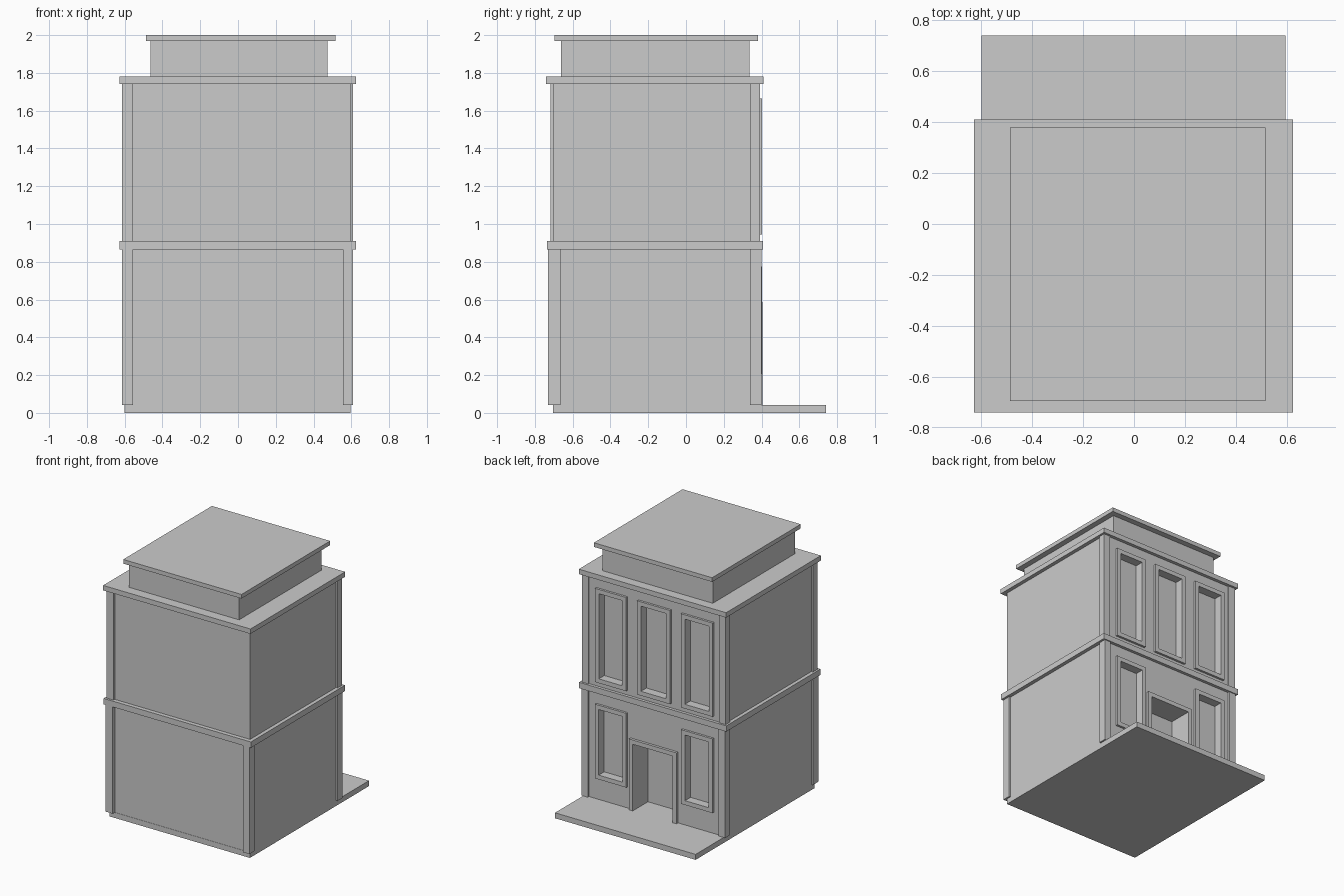
import bpy, bmesh

if "Cube" in bpy.data.objects:
    bpy.data.objects.remove(bpy.data.objects["Cube"])


def boxes(name, specs):
    """One object made of axis-aligned boxes (x0, x1, y0, y1, z0, z1)."""
    bm = bmesh.new()
    for x0, x1, y0, y1, z0, z1 in specs:
        for v in bmesh.ops.create_cube(bm, size=1)["verts"]:
            v.co = (x0 + (v.co.x + .5) * (x1 - x0),
                    y0 + (v.co.y + .5) * (y1 - y0),
                    z0 + (v.co.z + .5) * (z1 - z0))
    me = bpy.data.meshes.new(name)
    bm.to_mesh(me)
    bm.free()
    ob = bpy.data.objects.new(name, me)
    bpy.context.collection.objects.link(ob)
    return ob


WALL = 0.385          # street facade plane (+y side)
FRAME = 0.033         # trim width

# ground slab with pavement in front of the street facade
boxes("ground_slab", [(-.60, .595, -.705, .74, 0, .042)])

# solid building body, openings get cut into it
body = boxes("building_body", [(-.60, .595, -.703, WALL, .042, 1.745)])

# openings: name, centre x, outer width, bottom z, top z, recess depth
openings = [("upper_window_%d" % i, x, w, .945, 1.665, .05)
            for i, (x, w) in enumerate([(.36, .265), (-.005, .28), (-.373, .27)])]
openings += [("lower_window_%d" % i, x, .267, .205, .775, .05)
             for i, x in enumerate([.36, -.373])]
openings.append(("door", 0, .405, .042, .587, .165))

for name, cx, w, z0, z1, depth in openings:
    a, b = cx - w / 2, cx + w / 2
    door = name == "door"
    y0, y1 = WALL - .004, .405 if door else .402
    sill = z0 if door else z0 + FRAME
    # raised trim
    bars = [(a, a + FRAME, y0, y1, z0, z1), (b - FRAME, b, y0, y1, z0, z1),
            (a + FRAME, b - FRAME, y0, y1, z1 - FRAME, z1)]
    if not door:
        bars.append((a + FRAME, b - FRAME, y0, y1, z0, sill))
    boxes(name + "_frame", bars)
    # recess cut
    cut = boxes(name + "_cutter", [(a + FRAME, b - FRAME, WALL - depth, WALL + .1,
                                    sill - (.02 if door else 0), z1 - FRAME)])
    cut.hide_render = True
    mod = body.modifiers.new(name, "BOOLEAN")
    mod.operation, mod.solver, mod.object = "DIFFERENCE", "EXACT", cut

# bake the cuts and drop the cutters
bpy.context.view_layer.update()
deps = bpy.context.evaluated_depsgraph_get()
baked = bpy.data.meshes.new_from_object(body.evaluated_get(deps))
body.modifiers.clear()
body.data = baked
for ob in [o for o in bpy.data.objects if o.name.endswith("_cutter")]:
    bpy.data.objects.remove(ob)

# corner pilasters (the upper storey has none at the front right)
for level, z0, z1, front, back in (("lower", .042, .865, -.73, .40),
                                   ("upper", .91, 1.745, -.718, .393)):
    for side, x0, x1 in (("left", -.613, -.555), ("right", .555, .608)):
        boxes(f"{level}_{side}_street_pilaster", [(x0, x1, .34, back, z0, z1)])
        if (level, side) != ("upper", "right"):
            boxes(f"{level}_{side}_front_pilaster", [(x0, x1, front, -.665, z0, z1)])

# belt course, cornice, attic and roof cap
boxes("belt_course", [(-.628, .624, -.735, .408, .865, .91)])
boxes("cornice", [(-.628, .624, -.74, .41, 1.742, 1.78)])
boxes("attic", [(-.463, .473, -.662, .336, 1.78, 1.968)])
boxes("roof_cap", [(-.488, .517, -.696, .38, 1.968, 2.0)])
